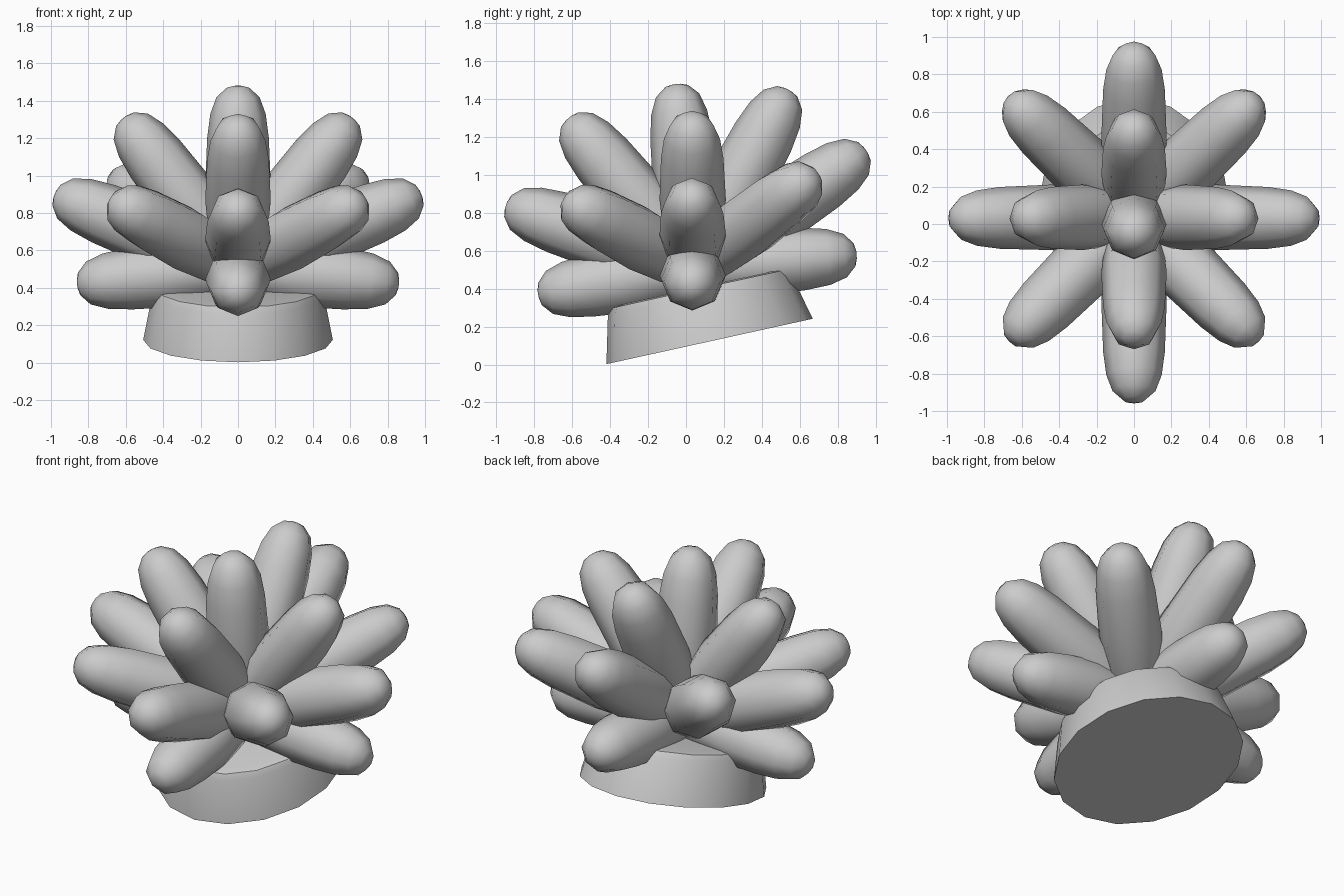
import bpy, bmesh, math
from mathutils import Vector, Matrix

if "Cube" in bpy.data.objects:
    bpy.data.objects.remove(bpy.data.objects["Cube"])


def loft(name, rings, sides, matrix, angle=40):
    """Rings of (radius_x, radius_y, height) joined into a capped solid."""
    bm = bmesh.new()
    loops = []
    for rx, ry, h in rings:
        loops.append([bm.verts.new(matrix @ Vector((
            rx * math.cos(2 * math.pi * i / sides),
            ry * math.sin(2 * math.pi * i / sides), h))) for i in range(sides)])
    for a, b in zip(loops, loops[1:]):
        for i in range(sides):
            j = (i + 1) % sides
            bm.faces.new((a[i], a[j], b[j], b[i]))
    bm.faces.new(loops[0][::-1])
    bm.faces.new(loops[-1])
    bmesh.ops.recalc_face_normals(bm, faces=bm.faces)
    mesh = bpy.data.meshes.new(name)
    bm.to_mesh(mesh)
    bm.free()
    ob = bpy.data.objects.new(name, mesh)
    bpy.context.collection.objects.link(ob)
    bpy.ops.object.select_all(action='DESELECT')
    ob.select_set(True)
    bpy.context.view_layer.objects.active = ob
    bpy.ops.object.shade_smooth_by_angle(angle=math.radians(angle))
    return ob


# Tilted tapered base with a softened upper rim
tilt = Matrix.Translation((0, 0.125, 0.122)) @ Matrix.Rotation(math.radians(12.4), 4, 'X')
loft("base", [(0.507, 0.558, 0), (0.458, 0.495, 0.25), (0.44, 0.475, 0.283),
              (0.40, 0.43, 0.29)], 16, tilt, 50)

# Stubby tentacles fanning out from a common root
ROOT = Vector((0, 0.04, 0.51))


def tentacle(name, tip):
    axis = Vector(tip) - ROOT
    n = axis.length
    m = Matrix.Translation(ROOT) @ axis.to_track_quat('Z', 'Y').to_matrix().to_4x4()
    profile = [(0.12, 0), (0.155, n * 0.2), (0.175, n * 0.45), (0.165, n - 0.28),
               (0.148, n - 0.15), (0.115, n - 0.06), (0.06, n - 0.01), (0.02, n)]
    loft(name, [(r, r, h) for r, h in profile], 8, m, 60)


tentacle("centre_tentacle", (0, -0.05, 1.48))

# Tentacles lying on the middle plane
for name, y, z in [("inner_back", 0.54, 1.45), ("inner_front", -0.62, 1.30),
                   ("outer_back", 0.95, 1.13), ("outer_front", -0.95, 0.84),
                   ("low_back", 0.90, 0.58), ("low_front", -0.78, 0.37)]:
    tentacle(name + "_tentacle", (0, y, z))

# Mirrored side tentacles
for name, x, y, z in [("inner_side", 0.61, 0.03, 1.31), ("outer_side", 0.98, 0.03, 0.90),
                      ("low_side", 0.86, 0.03, 0.42), ("back_diagonal", 0.66, 0.67, 1.0),
                      ("front_diagonal", 0.66, -0.62, 0.86)]:
    for s, side in ((1, "right"), (-1, "left")):
        tentacle(f"{name}_tentacle_{side}", (s * x, y, z))
